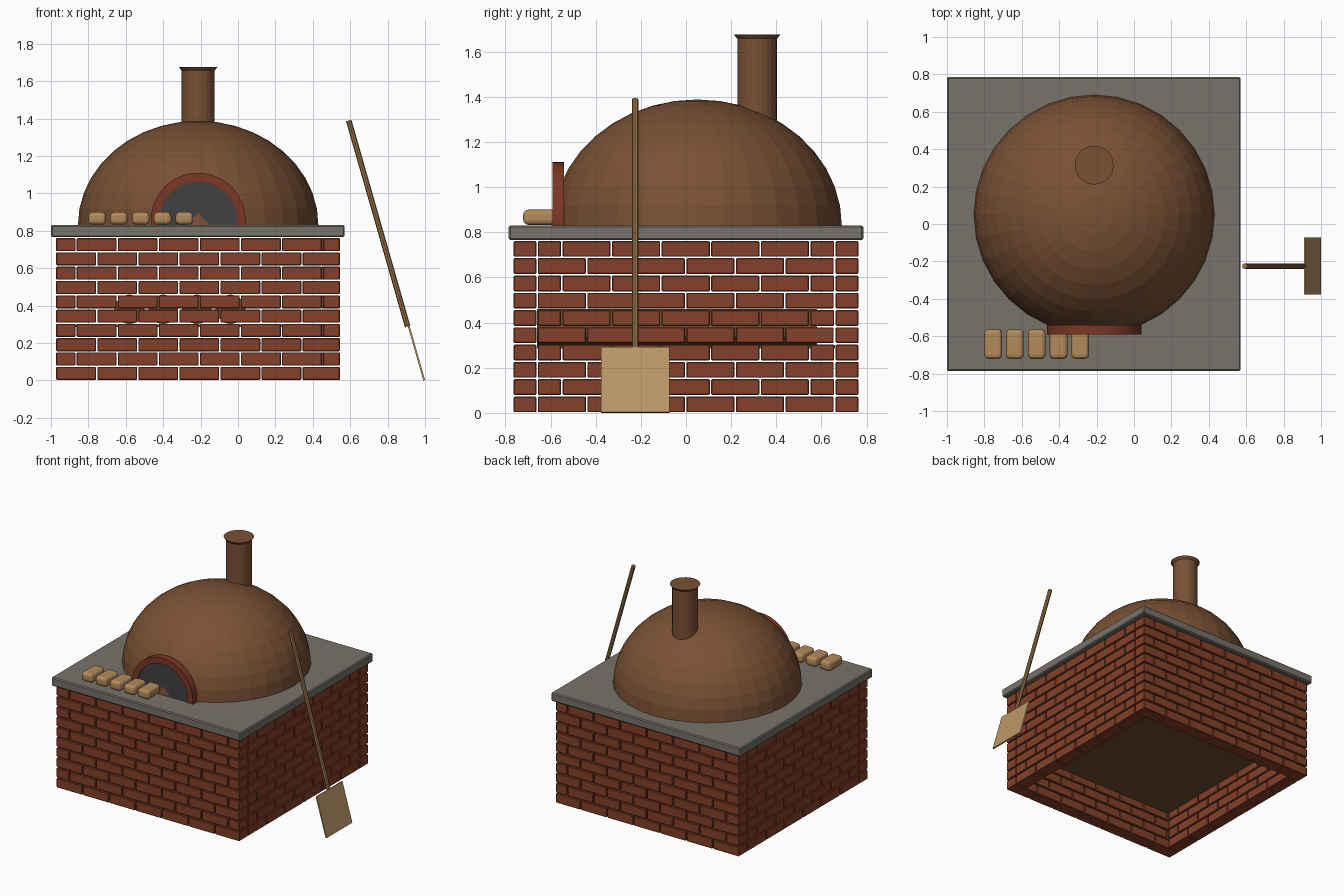
import bpy, bmesh, math
from mathutils import Matrix, Vector

if "Cube" in bpy.data.objects:
    bpy.data.objects.remove(bpy.data.objects["Cube"], do_unlink=True)


def material(name, rgb):
    """Flat material from 0-255 sRGB values."""
    linear = [((c / 255 + 0.055) / 1.055) ** 2.4 for c in rgb] + [1]
    mat = bpy.data.materials.new(name)
    mat.use_nodes = True
    mat.diffuse_color = linear
    mat.node_tree.nodes["Principled BSDF"].inputs["Base Color"].default_value = linear
    return mat


BRICK = material("brick_red", (133, 64, 41))
ARCH = material("arch_red", (124, 55, 36))
CLAY = material("clay_brown", (122, 81, 52))
STONE = material("stone_grey", (119, 115, 107))
SOOT = material("soot_grey", (65, 65, 65))
CRUST = material("bread_crust", (180, 139, 91))
WOOD = material("pale_wood", (188, 152, 103))
HANDLE = material("handle_wood", (154, 118, 74))
BARK = material("log_brown", (110, 76, 45))


def finish(name, bm, mat, smooth=None):
    bmesh.ops.recalc_face_normals(bm, faces=bm.faces)
    mesh = bpy.data.meshes.new(name)
    bm.to_mesh(mesh)
    bm.free()
    obj = bpy.data.objects.new(name, mesh)
    bpy.context.collection.objects.link(obj)
    mesh.materials.append(mat)
    if smooth:
        bpy.ops.object.select_all(action="DESELECT")
        obj.select_set(True)
        bpy.context.view_layer.objects.active = obj
        bpy.ops.object.shade_smooth_by_angle(angle=math.radians(smooth))
    return obj


def add_box(bm, low, high):
    low, high = Vector(low), Vector(high)
    fit = Matrix.Translation((low + high) / 2) @ Matrix.Diagonal((high - low).to_4d())
    bmesh.ops.create_cube(bm, size=1, matrix=fit)


def bevel(bm, width, segments=1):
    bmesh.ops.bevel(bm, geom=bm.edges[:], offset=width, segments=segments,
                    profile=0.5, affect="EDGES")


def box(name, low, high, mat, width=0, segments=1):
    bm = bmesh.new()
    add_box(bm, low, high)
    if width:
        bevel(bm, width, segments)
    return finish(name, bm, mat)


def rod(name, start, end, r1, r2, mat, sides=24):
    start, end = Vector(start), Vector(end)
    axis = end - start
    turn = axis.to_track_quat("Z", "Y").to_matrix().to_4x4()
    bm = bmesh.new()
    bmesh.ops.create_cone(bm, cap_ends=True, segments=sides, radius1=r1, radius2=r2,
                          depth=axis.length, matrix=Matrix.Translation((start + end) / 2) @ turn)
    return finish(name, bm, mat)


# Hollow base of separate bricks in running bond
X0, X1, Y0, Y1 = -0.972, 0.545, -0.763, 0.763
THICK, PITCH, COURSE, GAP = 0.1, 0.2195, 0.0765, 0.0065


def course_spans(start, end, shifted):
    """Brick extents along one course, with a half brick first if shifted."""
    a, step = start, PITCH / 2 if shifted else PITCH
    while a < end - 0.03:
        b = min(a + step - GAP, end)
        yield a, b
        a, step = a + step, PITCH


bm = bmesh.new()
for row in range(10):
    z0 = row * COURSE + 0.003
    z1 = z0 + COURSE - GAP
    for a, b in course_spans(X0, X1, row % 2):
        add_box(bm, (a, Y0, z0), (b, Y0 + THICK, z1))
        add_box(bm, (a, Y1 - THICK, z0), (b, Y1, z1))
    for a, b in course_spans(Y0 + THICK + GAP, Y1 - THICK - GAP, row % 2):
        add_box(bm, (X0, a, z0), (X0 + THICK, b, z1))
        add_box(bm, (X1 - THICK, a, z0), (X1, b, z1))
bevel(bm, 0.004)
finish("brick_base", bm, BRICK)

# Stone top, and the inner shelf with its logs
box("stone_top", (-1, -0.785, 0.766), (0.57, 0.785, 0.83), STONE, 0.007)
box("inner_shelf", (-0.87, -0.66, 0.285), (0.45, 0.66, 0.3), BARK)
CX, CY, TOP = -0.213, 0.05, 0.83
for i in range(4):
    x = -0.58 + 0.18 * i
    rod(f"log_{i + 1}", (x, -0.66, 0.38), (x, 0.58, 0.38), 0.08, 0.08, BARK, 12)

# Clay dome: upper half of a squashed sphere
bm = bmesh.new()
bmesh.ops.create_uvsphere(bm, u_segments=32, v_segments=20, radius=1)
bmesh.ops.bisect_plane(bm, geom=bm.verts[:] + bm.edges[:] + bm.faces[:], dist=0.0001,
                       plane_co=(0, 0, 0), plane_no=(0, 0, -1), clear_outer=True)
bmesh.ops.transform(bm, verts=bm.verts, matrix=Matrix.Translation((CX, CY, TOP))
                    @ Matrix.Diagonal((0.643, 0.64, 0.558, 1)))
finish("clay_dome", bm, CLAY)

# Chimney with flared cap
VENT_Y = 0.315
rod("chimney", (CX, VENT_Y, 1.2), (CX, VENT_Y, 1.66), 0.088, 0.088, CLAY)
rod("chimney_cap", (CX, VENT_Y, 1.657), (CX, VENT_Y, 1.676), 0.088, 0.104, CLAY)


def arch_points(radius, steps=24):
    """Round arch standing on short straight legs."""
    spring = TOP + 0.027
    curve = [(CX + radius * math.cos(math.pi * i / steps),
              spring + radius * math.sin(math.pi * i / steps)) for i in range(steps + 1)]
    return [(CX + radius, TOP)] + curve + [(CX - radius, TOP)]


# Mouth arch: a band between two arch outlines, pushed back
bm = bmesh.new()
inner = [bm.verts.new((x, -0.592, z)) for x, z in arch_points(0.207)]
outer = [bm.verts.new((x, -0.592, z)) for x, z in arch_points(0.253)]
for i in range(len(inner) - 1):
    bm.faces.new((inner[i], inner[i + 1], outer[i + 1], outer[i]))
band = bmesh.ops.extrude_face_region(bm, geom=bm.faces[:])["geom"]
bmesh.ops.translate(bm, vec=(0, 0.052, 0), verts=[v for v in band if isinstance(v, bmesh.types.BMVert)])
finish("mouth_arch", bm, ARCH, 30)

# Sooty mouth filling the arch
bm = bmesh.new()
bm.faces.new([bm.verts.new((x, -0.584, z)) for x, z in arch_points(0.208)])
face = bmesh.ops.extrude_face_region(bm, geom=bm.faces[:])["geom"]
bmesh.ops.translate(bm, vec=(0, 0.04, 0), verts=[v for v in face if isinstance(v, bmesh.types.BMVert)])
finish("oven_mouth", bm, SOOT)

# Row of loaves on the ledge
for i in range(5):
    x = -0.753 + 0.1165 * i
    box(f"loaf_{i + 1}", (x - 0.047, -0.721, 0.833), (x + 0.047, -0.563, 0.9), CRUST, 0.022, 3)

# Leaning peel: round handle and thin flat blade
PEEL_Y = -0.225
rod("peel_handle", (0.592, PEEL_Y, 1.39), (0.907, PEEL_Y, 0.288), 0.015, 0.015, HANDLE, 8)
blade = box("peel_blade", (-0.005, -0.152, -0.15), (0.005, 0.152, 0.15), WOOD)
blade.location = (0.954, PEEL_Y, 0.1457)
blade.rotation_euler.y = -math.atan2(0.315, 1.102)
